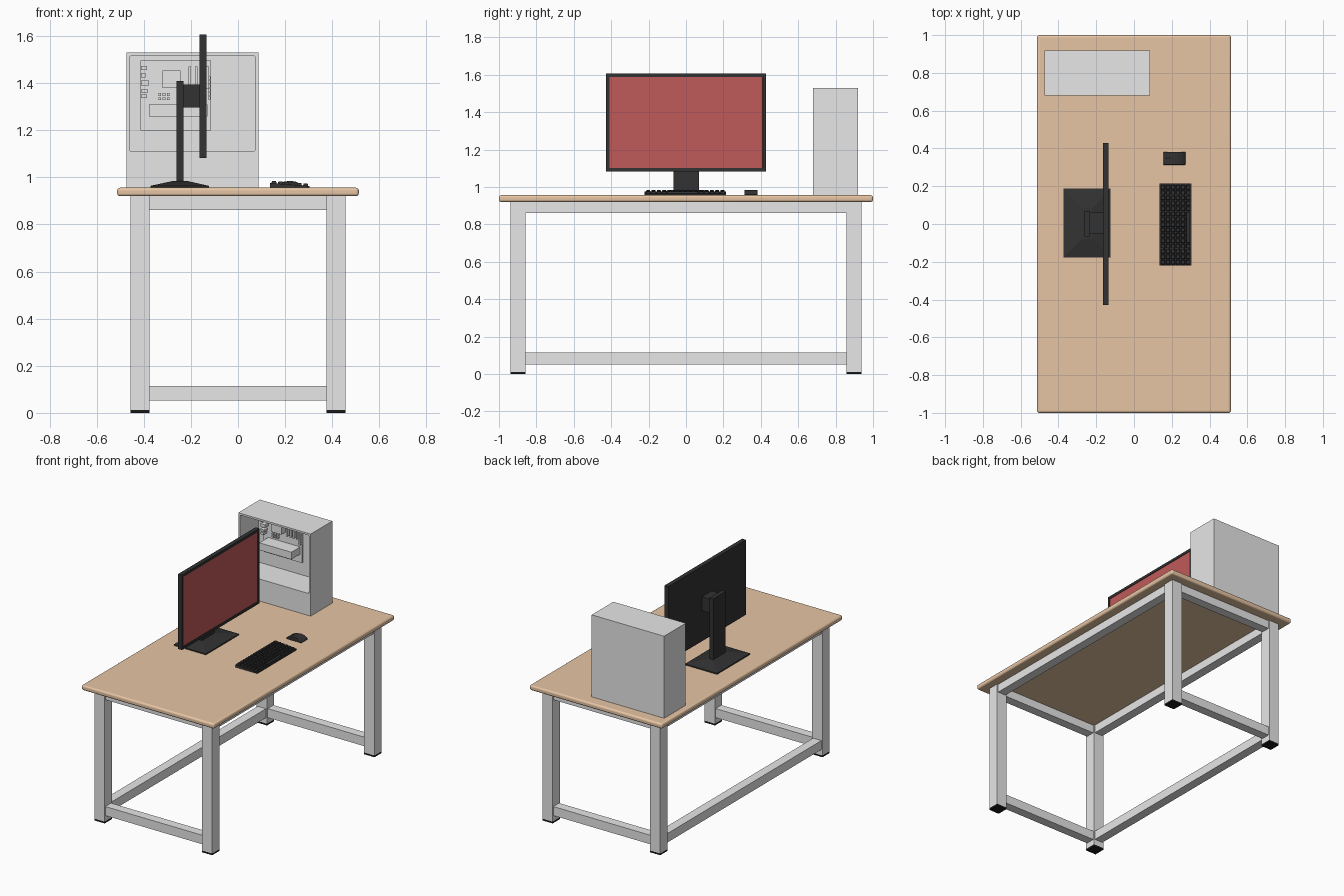
import bpy, bmesh, math
from mathutils import Vector

if "Cube" in bpy.data.objects:
    bpy.data.objects.remove(bpy.data.objects["Cube"])


def material(name, r, g, b):
    m = bpy.data.materials.new(name)
    m.diffuse_color = (r, g, b, 1)
    m.use_nodes = True
    m.node_tree.nodes["Principled BSDF"].inputs["Base Color"].default_value = m.diffuse_color
    return m


GREY = material("grey_metal", 0.8, 0.8, 0.8)
WOOD = material("light_wood", 0.8, 0.56, 0.37)
DARK = material("dark_plastic", 0.032, 0.032, 0.032)
BLACK = material("black_rubber", 0.01, 0.01, 0.01)
RED = material("red_screen", 0.53, 0.1, 0.1)


def finish(name, bm, *mats):
    bmesh.ops.recalc_face_normals(bm, faces=bm.faces)
    me = bpy.data.meshes.new(name)
    bm.to_mesh(me)
    bm.free()
    for m in mats:
        me.materials.append(m)
    ob = bpy.data.objects.new(name, me)
    bpy.context.collection.objects.link(ob)
    return ob


def add_box(bm, x, y, z, top=None):
    """Box from ranges; top = ((x0, x1), (y0, y1)) tapers the upper face."""
    tx, ty = top or (x, y)
    vs = bmesh.ops.create_cube(bm, size=1)["verts"]
    for v in vs:
        up = v.co.z > 0
        rx, ry = (tx, ty) if up else (x, y)
        v.co = Vector((rx[v.co.x > 0], ry[v.co.y > 0], z[up]))
    return vs


def box(name, x, y, z, mat, top=None):
    bm = bmesh.new()
    add_box(bm, x, y, z, top)
    return finish(name, bm, mat)


def bevel(ob, width, segments):
    m = ob.modifiers.new("rounding", "BEVEL")
    m.width, m.segments, m.limit_method, m.angle_limit = width, segments, "ANGLE", 0.6


def smooth(ob):
    bpy.ops.object.select_all(action="DESELECT")
    ob.select_set(True)
    bpy.context.view_layer.objects.active = ob
    bpy.ops.object.shade_smooth_by_angle(angle=math.radians(35))


# Table top with rounded edges
top = box("table_top", (-0.513, 0.513), (-1, 1), (0.92, 0.956), WOOD)
bevel(top, 0.012, 4)
smooth(top)

# Legs and rubber feet
LX, LY, H = 0.416, 0.897, 0.04
for sx, nx in ((-1, "rear"), (1, "user")):
    for sy, ny in ((-1, "left"), (1, "right")):
        px, py = (sx * LX - H, sx * LX + H), (sy * LY - H, sy * LY + H)
        box(f"{nx}_{ny}_leg", px, py, (0.012, 0.92), GREY)
        box(f"{nx}_{ny}_foot", px, py, (0, 0.012), BLACK)

# Rails: four under the top, three near the floor (open on the user's side)
R = 0.032
for z, level in (((0.862, 0.92), "upper"), ((0.052, 0.115), "lower")):
    for s, n in ((-1, "left"), (1, "right")):
        box(f"{level}_{n}_rail", (-LX + H, LX - H), (s * LY - R, s * LY + R), z, GREY)
    for s, n in ((-1, "rear"), (1, "user")):
        if level == "upper" or s < 0:
            box(f"{level}_{n}_rail", (s * LX - R, s * LX + R), (-LY + H, LY - H), z, GREY)

# Monitor: housing with an inset, slightly recessed screen
bm = bmesh.new()
add_box(bm, (-0.164, -0.134), (-0.428, 0.429), (1.083, 1.607))
bm.normal_update()
face = max(bm.faces, key=lambda f: f.normal.x)
bmesh.ops.inset_region(bm, faces=[face], thickness=0.026, depth=0)
bmesh.ops.inset_region(bm, faces=[face], thickness=0.001, depth=-0.003)
face.material_index = 1
finish("monitor", bm, DARK, RED)

# Monitor stand
BX, BY = (-0.372, -0.124), (-0.178, 0.188)
box("stand_base", BX, BY, (0.956, 0.964), DARK)
box("stand_base_slope", BX, BY, (0.964, 0.985), DARK, ((-0.275, -0.217), (-0.08, 0.085)))
box("stand_column", (-0.261, -0.232), (-0.066, 0.07), (0.975, 1.41), DARK)
box("monitor_mount", (-0.232, -0.164), (-0.05, 0.06), (1.297, 1.395), DARK)

# Computer case, hollowed from the front above a closed lower bay
case = box("computer_case", (-0.474, 0.086), (0.68, 0.919), (0.956, 1.53), GREY)
bm = bmesh.new()
add_box(bm, (-0.461, 0.073), (0.6, 0.885), (1.11, 1.517))
edges = [e for e in bm.edges if abs(e.verts[0].co.y - e.verts[1].co.y) > 0.1]
bmesh.ops.bevel(bm, geom=edges, offset=0.01, segments=3, profile=0.5, affect="EDGES")
cutter = finish("case_cutter", bm, GREY)
cutter.hide_render = True
cutter.hide_viewport = False
cut = case.modifiers.new("hollow", "BOOLEAN")
cut.operation, cut.solver, cut.object = "DIFFERENCE", "EXACT", cutter
bpy.context.view_layer.objects.active = case
bpy.ops.object.modifier_apply(modifier=cut.name)
bpy.data.objects.remove(cutter)

# Main circuit board and the parts standing on it
YB = 0.873
box("circuit_board", (-0.415, -0.115), (YB, 0.885), (1.2, 1.496), GREY)
box("graphics_card", (-0.377, -0.13), (0.775, YB), (1.258, 1.309), GREY)
box("processor_cooler", (-0.321, -0.245), (0.83, YB), (1.38, 1.453), GREY)
bm = bmesh.new()
for x in (-0.21, -0.182, -0.158, -0.134):
    add_box(bm, (x, x + 0.01), (0.83, YB), (1.377, 1.47))
finish("memory_sticks", bm, GREY)
bm = bmesh.new()
for z, h, w in ((1.455, 0.018, 0.025), (1.424, 0.02, 0.02), (1.39, 0.022, 0.035),
                (1.36, 0.014, 0.03), (1.338, 0.014, 0.025)):
    add_box(bm, (-0.412, -0.412 + w), (0.835, YB), (z, z + h))
finish("rear_ports", bm, GREY)
bm = bmesh.new()
for i in range(3):
    for z in (1.328, 1.346):
        add_box(bm, (-0.338 + i * 0.018, -0.326 + i * 0.018), (0.855, YB), (z, z + 0.012))
for i in range(6):
    add_box(bm, (-0.128, -0.117), (0.85, YB), (1.33 + i * 0.017, 1.343 + i * 0.017))
finish("small_components", bm, GREY)


# Keyboard: wedge body, six rows of tapered keys following the slope
def slope(x):
    return 0.976 - (x - 0.136) * 0.075


bm = bmesh.new()
for v in add_box(bm, (0.136, 0.304), (-0.221, 0.214), (0.956, 1)):
    if v.co.z > 0.99:
        v.co.z = slope(v.co.x)
finish("keyboard_body", bm, DARK)
bm = bmesh.new()
PITCH, ROW = 0.425 / 15, 0.0268
for r in range(6):
    # the last row has a wide space bar
    widths = [1, 1, 1, 1, 6, 1, 1, 1, 1, 1] if r == 5 else [1] * 15
    y, x = -0.216, 0.1405 + r * ROW
    for w in widths:
        a, b = y + 0.002, y + w * PITCH - 0.002
        z = slope(x + ROW / 2)
        add_box(bm, (x + 0.001, x + ROW - 0.003), (a, b), (z - 0.003, z + 0.01),
                ((x + 0.004, x + ROW - 0.006), (a + 0.003, b - 0.003)))
        y += w * PITCH
finish("keyboard_keys", bm, DARK)

# Mouse: arched side profile extruded across, rounded, with a scroll wheel
bm = bmesh.new()
pts = [(0.156, 0.956), (0.272, 0.956), (0.272, 0.964), (0.262, 0.974), (0.245, 0.982),
       (0.222, 0.985), (0.195, 0.982), (0.17, 0.974), (0.156, 0.966)]
f = bm.faces.new([bm.verts.new((x, 0.312, z)) for x, z in pts])
ext = bmesh.ops.extrude_face_region(bm, geom=[f])["geom"]
bmesh.ops.translate(bm, vec=(0, 0.07, 0), verts=[g for g in ext if isinstance(g, bmesh.types.BMVert)])
mouse = finish("mouse_body", bm, DARK)
bevel(mouse, 0.006, 3)
smooth(mouse)
bpy.ops.mesh.primitive_cylinder_add(vertices=16, radius=0.01, depth=0.008,
                                    location=(0.182, 0.347, 0.972), rotation=(math.pi / 2, 0, 0))
wheel = bpy.context.object
wheel.name = "mouse_wheel"
wheel.data.materials.append(DARK)
smooth(wheel)
